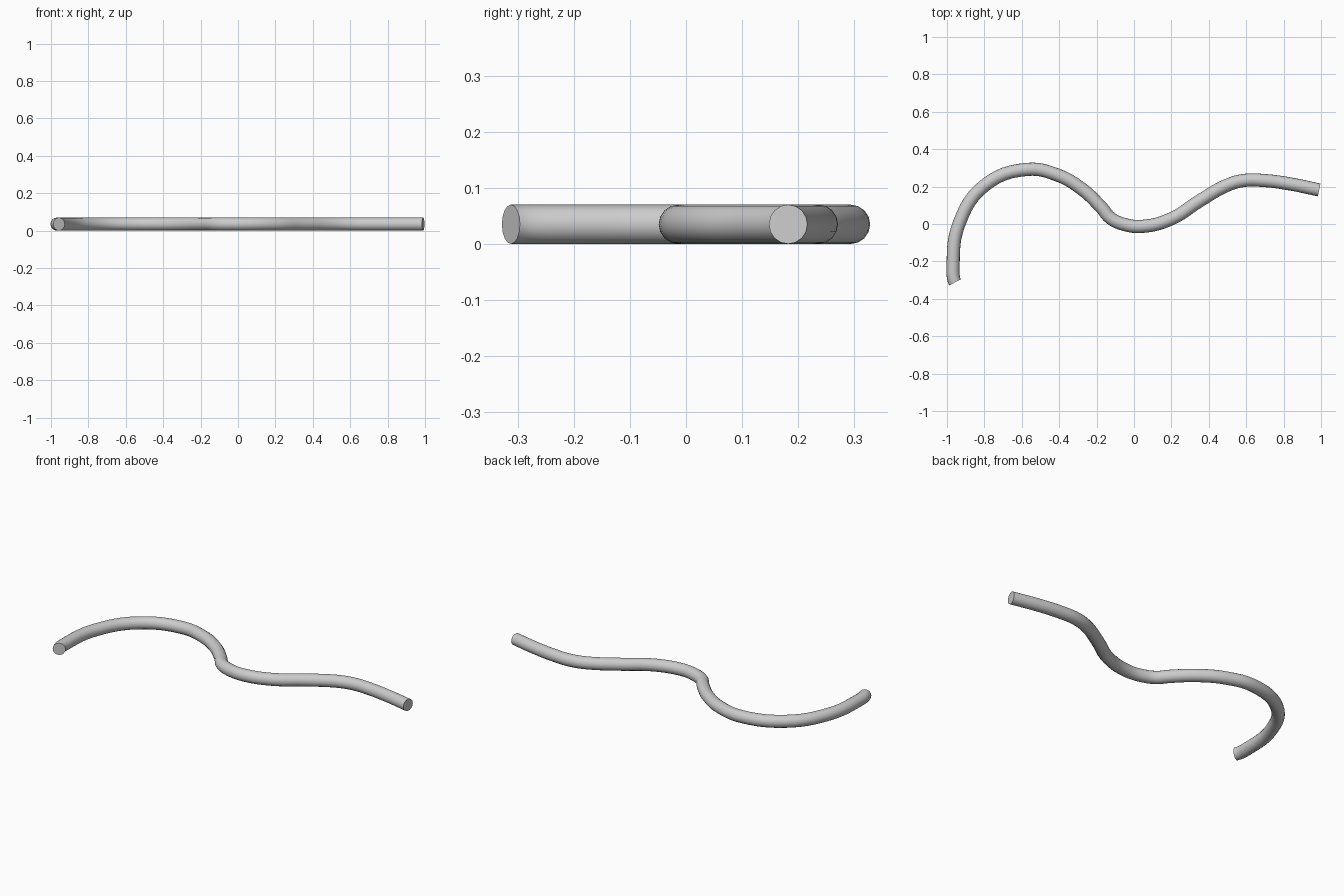
import bpy
from mathutils import Vector

if "Cube" in bpy.data.objects:
    bpy.data.objects.remove(bpy.data.objects["Cube"])

R = 0.035

# Centreline of the bent rod, seen from above
path = [(-0.957, -0.312), (-0.967, -0.22), (-0.936, 0.0), (-0.80, 0.205),
        (-0.57, 0.292), (-0.41, 0.262), (-0.28, 0.188), (-0.174, 0.088),
        (-0.126, 0.032), (-0.06, 0.0), (0.04, -0.013), (0.2, 0.028),
        (0.35, 0.123), (0.5, 0.208), (0.59, 0.233), (0.70, 0.232),
        (0.83, 0.215), (0.99, 0.182)]

curve = bpy.data.curves.new("bent_rod", 'CURVE')
curve.dimensions = '3D'
curve.twist_mode = 'Z_UP'
curve.resolution_u = 6
curve.bevel_depth = R
curve.bevel_resolution = 6
curve.use_fill_caps = True

spline = curve.splines.new('BEZIER')
spline.bezier_points.add(len(path) - 1)
for bp, (x, y) in zip(spline.bezier_points, path):
    bp.co = (x, y, R)
    bp.handle_left_type = bp.handle_right_type = 'AUTO'

# Slight hook at the front left end
first = spline.bezier_points[0]
first.handle_left_type = first.handle_right_type = 'FREE'
hook = Vector((-0.46, 0.89, 0)) * 0.03
first.handle_right = first.co + hook
first.handle_left = first.co - hook

rod = bpy.data.objects.new("bent_rod", curve)
bpy.context.collection.objects.link(rod)
bpy.context.view_layer.objects.active = rod
rod.select_set(True)

# Solid mesh with smooth sides and crisp flat ends
bpy.ops.object.convert(target='MESH')
bpy.ops.object.mode_set(mode='EDIT')
bpy.ops.mesh.select_all(action='SELECT')
bpy.ops.mesh.remove_doubles(threshold=0.0005)
bpy.ops.mesh.normals_make_consistent(inside=False)
bpy.ops.object.mode_set(mode='OBJECT')
bpy.ops.object.shade_smooth_by_angle()
